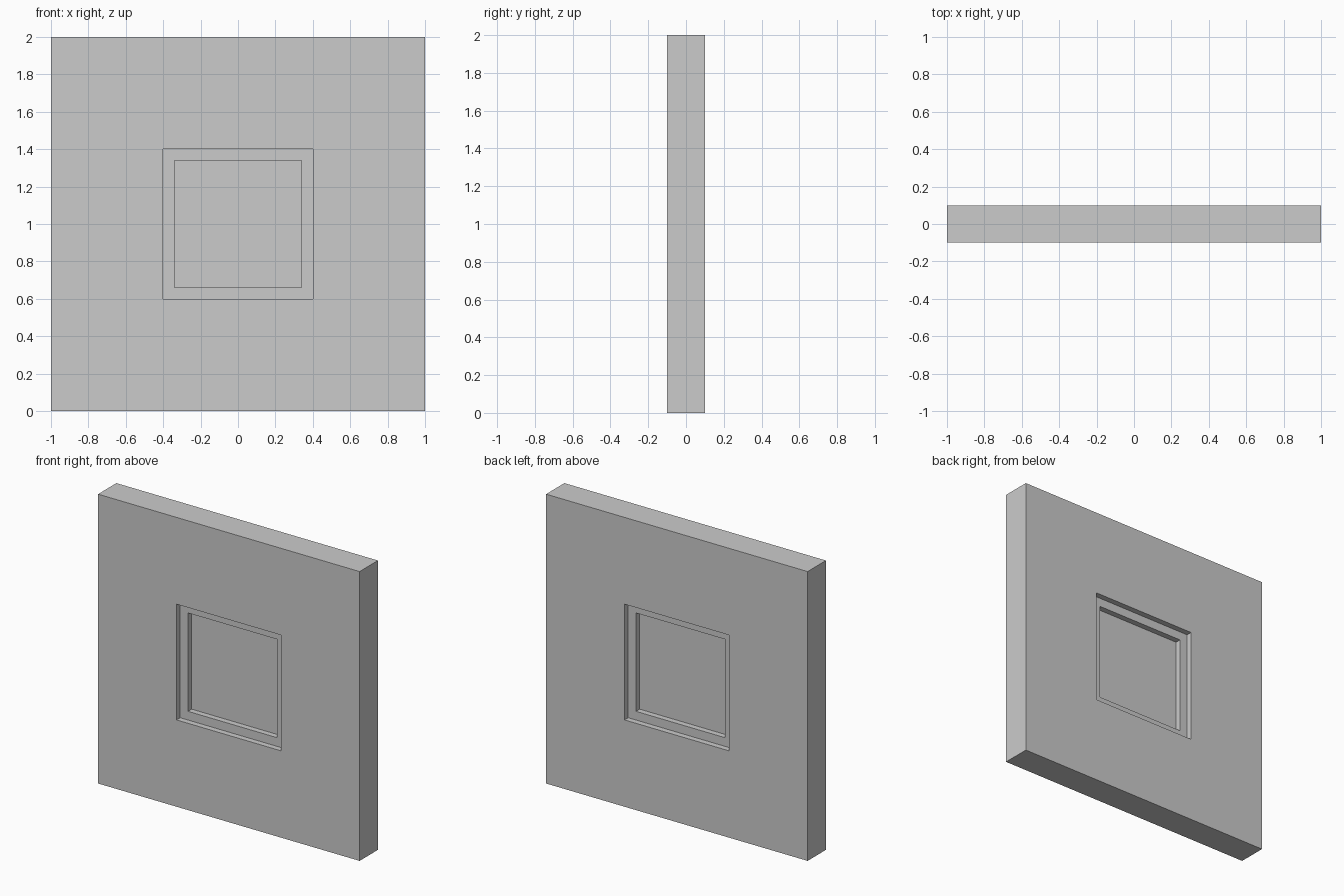
import bpy, bmesh

if "Cube" in bpy.data.objects:
    bpy.data.objects.remove(bpy.data.objects["Cube"])


def obj_from_bmesh(name, bm):
    bmesh.ops.recalc_face_normals(bm, faces=bm.faces)
    mesh = bpy.data.meshes.new(name)
    bm.to_mesh(mesh)
    bm.free()
    ob = bpy.data.objects.new(name, mesh)
    bpy.context.collection.objects.link(ob)
    return ob


def square_ring(name, outer, inner, depth, zc=1.0):
    """Square frame in the XZ plane with a square opening."""
    bm = bmesh.new()
    corners = [(-1, -1), (1, -1), (1, 1), (-1, 1)]
    loops = [[bm.verts.new((cx * h, y, zc + cz * h)) for cx, cz in corners]
             for h, y in ((outer, -depth), (outer, depth), (inner, depth), (inner, -depth))]
    for a in range(4):
        la, lb = loops[a], loops[(a + 1) % 4]
        for i in range(4):
            j = (i + 1) % 4
            bm.faces.new((la[i], la[j], lb[j], lb[i]))
    return obj_from_bmesh(name, bm)


# Wall with square opening
square_ring("wall", 1.0, 0.4, 0.10)

# Window frame, recessed from both wall faces
square_ring("window_frame", 0.4, 0.34, 0.06)

# Window pane, recessed again inside the frame
bm = bmesh.new()
bmesh.ops.create_cube(bm, size=1.0)
bmesh.ops.scale(bm, vec=(0.68, 0.04, 0.68), verts=bm.verts)
bmesh.ops.translate(bm, vec=(0, 0, 1.0), verts=bm.verts)
obj_from_bmesh("window_pane", bm)
